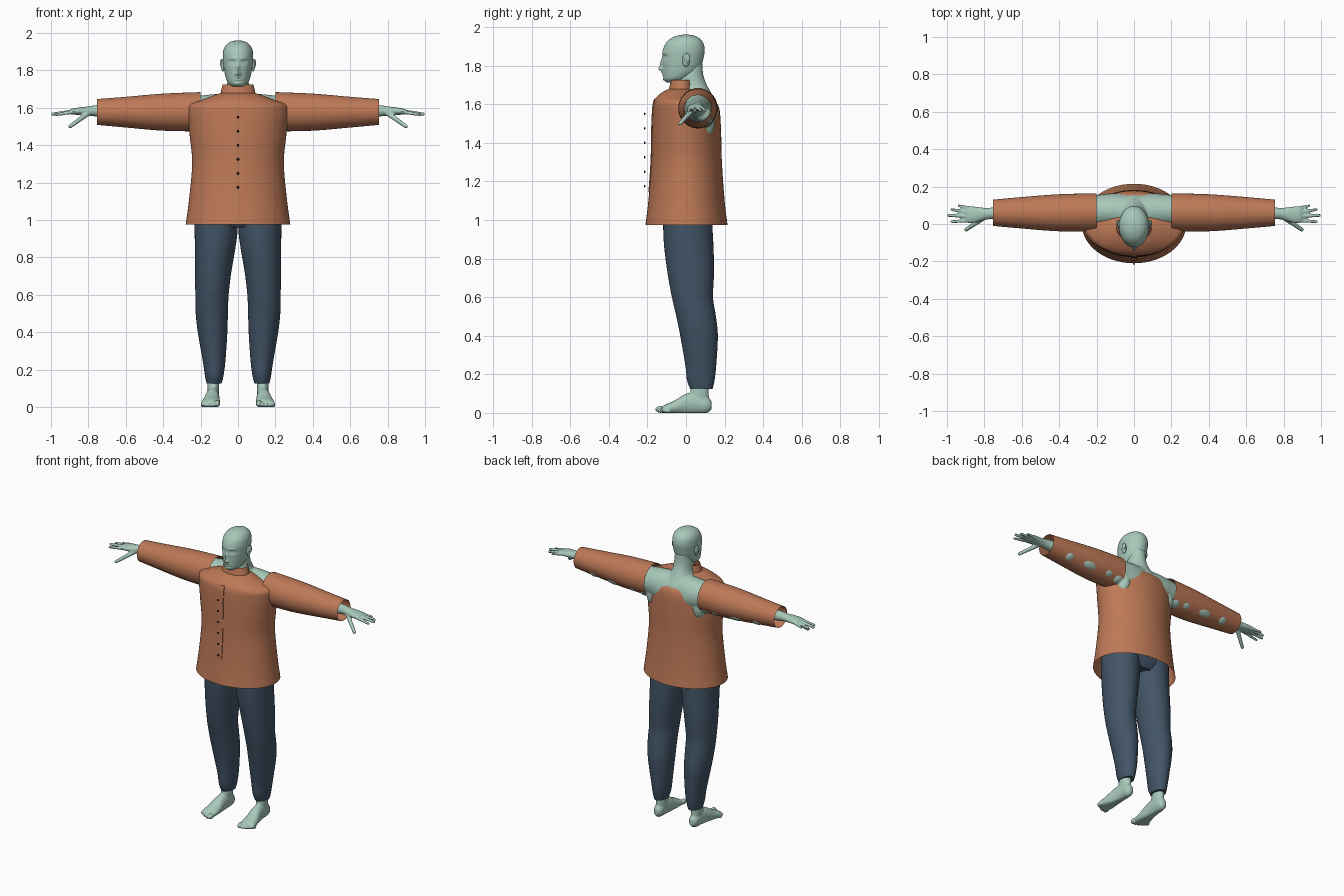
import bpy, bmesh
from math import sin, cos, pi, exp, sqrt
from mathutils import Matrix, Vector

if "Cube" in bpy.data.objects:
    bpy.data.objects.remove(bpy.data.objects["Cube"])


def material(name, rgb):
    mat = bpy.data.materials.new(name)
    mat.use_nodes = True
    mat.diffuse_color = (*rgb, 1)
    mat.node_tree.nodes["Principled BSDF"].inputs["Base Color"].default_value = (*rgb, 1)
    return mat


skin = material("pale_green_skin", (.39, .58, .49))
cloth = material("rust_cloth", (.51, .19, .095))
denim = material("navy_denim", (.055, .09, .135))
black = material("button_black", (.01, .01, .01))


def smooth_path(rows, steps):
    """Catmull-Rom interpolation of every column of the rows."""
    out = []
    for i in range(len(rows) - 1):
        a, b, c, d = (rows[max(i - 1, 0)], rows[i], rows[i + 1], rows[min(i + 2, len(rows) - 1)])
        for k in range(steps):
            t = k / steps
            out.append([q + t * ((r - p) / 2 + t * (p - 2.5 * q + 2 * r - s / 2
                        + t * (1.5 * (q - r) + (s - p) / 2)))
                        for p, q, r, s in zip(a, b, c, d)])
    return out + [list(rows[-1])]


def loft(bm, axis, rows, segs=32, steps=5, cap=True, phase=0.0):
    """Rows are: position on axis, two centres, two radii."""
    rings = []
    for pos, c1, c2, r1, r2 in smooth_path(rows, steps):
        ring = []
        for k in range(segs):
            ang = phase + 2 * pi * k / segs
            u, v = c1 + r1 * cos(ang), c2 + r2 * sin(ang)
            point = {"X": (pos, u, v), "Y": (u, pos, v), "Z": (u, v, pos)}[axis]
            ring.append(bm.verts.new(point))
        rings.append(ring)
    for lo, hi in zip(rings, rings[1:]):
        for k in range(segs):
            n = (k + 1) % segs
            bm.faces.new((lo[k], lo[n], hi[n], hi[k]))
    if cap:
        bm.faces.new(rings[0])
        bm.faces.new(rings[-1])


def upright(rows):
    """Turn (z, centre x, radius x, front y, back y) into loft rows."""
    return [(z, cx, (f + b) / 2, rx, (b - f) / 2) for z, cx, rx, f, b in rows]


def ball(bm, centre, radii, segs=24):
    bmesh.ops.create_uvsphere(bm, u_segments=segs, v_segments=segs // 2, radius=1,
                              matrix=Matrix.Translation(centre) @ Matrix.Diagonal((*radii, 1)))


def finish(bm, name, mat, mirror=False, angle=50):
    bmesh.ops.recalc_face_normals(bm, faces=bm.faces)
    mesh = bpy.data.meshes.new(name)
    bm.to_mesh(mesh)
    bm.free()
    mesh.materials.append(mat)
    ob = bpy.data.objects.new(name, mesh)
    bpy.context.collection.objects.link(ob)
    bpy.ops.object.select_all(action="DESELECT")
    ob.select_set(True)
    bpy.context.view_layer.objects.active = ob
    bpy.ops.object.shade_smooth_by_angle(angle=angle * pi / 180)
    if mirror:
        mod = ob.modifiers.new("mirror", "MIRROR")
        mod.use_mirror_merge = False
    return ob


def blend(ob, voxel):
    """Fuse overlapping parts into one soft skin."""
    mod = ob.modifiers.new("fuse", "REMESH")
    mod.mode, mod.voxel_size, mod.use_smooth_shade = "VOXEL", voxel, True
    mod = ob.modifiers.new("soften", "SMOOTH")
    mod.factor, mod.iterations = .5, 4


# Jacket body, open at hem and neck
jacket_rows = upright([
    (.975, 0, .28, -.21, .215), (1.1, 0, .263, -.195, .2), (1.3, 0, .245, -.18, .186),
    (1.45, 0, .258, -.177, .182), (1.57, 0, .27, -.172, .174), (1.615, 0, .26, -.165, .15),
    (1.64, 0, .2, -.15, .1), (1.665, 0, .135, -.118, .06), (1.68, 0, .09, -.085, .035)])
bm = bmesh.new()
loft(bm, "Z", jacket_rows, 64, 6, cap=False)
finish(bm, "jacket_body", cloth)

# Standing collar
bm = bmesh.new()
loft(bm, "Z", upright([(1.672, 0, .095, -.09, .04), (1.725, 0, .082, -.078, .035)]), 48, 3, cap=False)
finish(bm, "jacket_collar", cloth)

# Placket follows the jacket front
bm = bmesh.new()
strip = [(r[0], 0, r[2] - r[4], .013 * sqrt(2), .006)
         for r in smooth_path(jacket_rows, 8) if 1.13 < r[0] < 1.63]
loft(bm, "Z", strip, 4, 1, phase=pi / 4)
finish(bm, "jacket_placket", cloth, angle=30)

# Row of buttons
bm = bmesh.new()
for k in range(6):
    ball(bm, (0, -.214, 1.175 + k * .075), (.007, .004, .007), 12)
finish(bm, "jacket_buttons", black)

# Sleeves, open at both ends
bm = bmesh.new()
loft(bm, "X", [(.2, .062, 1.579, .102, .105), (.4, .06, 1.577, .099, .099),
               (.6, .06, 1.577, .084, .082), (.755, .06, 1.578, .07, .069)], 40, 6, cap=False)
finish(bm, "sleeves", cloth, mirror=True)

# Trouser legs and hidden seat
bm = bmesh.new()
loft(bm, "Z", upright([
    (1.1, .115, .115, -.12, .135), (.95, .117, .115, -.118, .138), (.85, .122, .108, -.112, .143),
    (.72, .133, .097, -.095, .145), (.6, .139, .089, -.073, .14), (.5, .14, .086, -.05, .155),
    (.4, .136, .079, -.03, .165), (.25, .128, .061, -.004, .157), (.17, .127, .05, .005, .148),
    (.125, .128, .04, .022, .138)]), 40, 6)
finish(bm, "trouser_legs", denim, mirror=True)
bm = bmesh.new()
loft(bm, "Z", upright([(.96, 0, .17, -.08, .11), (1.02, 0, .22, -.12, .135), (1.12, 0, .22, -.12, .14)]), 40)
finish(bm, "trouser_seat", denim)

# Head with a face pushed out and in by soft bumps
bm = bmesh.new()
loft(bm, "Z", upright([
    (1.713, 0, .026, -.1, -.04), (1.73, 0, .05, -.115, .01), (1.76, 0, .065, -.119, .055),
    (1.8, 0, .074, -.121, .08), (1.84, 0, .079, -.122, .091), (1.88, 0, .081, -.12, .097),
    (1.915, 0, .076, -.105, .09), (1.94, 0, .06, -.08, .071), (1.955, 0, .036, -.046, .042),
    (1.961, 0, .006, -.012, .006)]), 128, 8)
bumps = [  # x, z, width, height, push
    (0, 1.783, .011, .013, .021), (0, 1.812, .009, .024, .012), (0, 1.763, .02, .005, .005),
    (0, 1.75, .017, .005, .005), (0, 1.728, .02, .01, .005), (0, 1.74, .02, .004, -.002)]
for side in (-1, 1):
    bumps += [(side * .03, 1.863, .022, .007, .004), (side * .032, 1.845, .017, .011, -.01),
              (side * .032, 1.844, .012, .005, .005), (side * .012, 1.781, .006, .006, .007)]
for v in bm.verts:
    if v.co.y < -.03:
        x, z = v.co.x, v.co.z
        v.co.y -= sum(p * exp(-((x - bx) / w) ** 2 - ((z - bz) / h) ** 2)
                      for bx, bz, w, h, p in bumps)
finish(bm, "head", skin)

# Ears
bm = bmesh.new()
ball(bm, (.08, 0, 1.828), (.011, .019, .034))
ball(bm, (.088, .006, 1.838), (.008, .016, .024))
finish(bm, "ears", skin, mirror=True)

# Neck, shoulders, arms and hands fused together
bm = bmesh.new()
loft(bm, "Z", upright([(1.52, 0, .12, -.02, .155), (1.6, 0, .11, -.035, .158), (1.65, 0, .085, -.045, .135),
                       (1.7, 0, .063, -.05, .108), (1.75, 0, .056, -.045, .09),
                       (1.81, 0, .05, -.03, .085)]), 40)
loft(bm, "X", [(-.01, .06, 1.56, .098, .12), (.1, .07, 1.565, .094, .11), (.2, .07, 1.575, .085, .09),
               (.35, .07, 1.572, .07, .07), (.55, .065, 1.575, .055, .055),
               (.7, .06, 1.582, .038, .036), (.76, .057, 1.584, .031, .03),
               (.8, .054, 1.583, .033, .025), (.85, .05, 1.582, .043, .02),
               (.885, .05, 1.58, .045, .016), (.9, .05, 1.579, .038, .01)])
ball(bm, (.17, .088, 1.51), (.05, .062, .09))
ball(bm, (.23, .1, 1.53), (.06, .045, .05))
# Muscles that press through the sleeve underside
for x, length, reach in ((.31, .06, .106), (.45, .09, .101), (.61, .05, .088)):
    ball(bm, (x, .06 + (reach - .04) * .7, 1.578 - (reach - .04) * .7), (length, .041, .041))
fingers = [((.87, .083, 1.58), (.945, .1, 1.567), .009), ((.88, .063, 1.58), (.982, .078, 1.566), .01),
           ((.88, .041, 1.58), (1, .047, 1.566), .011), ((.87, .018, 1.58), (.982, .012, 1.562), .01),
           ((.8, .035, 1.572), (.905, -.035, 1.495), .013)]
for base, tip, r in fingers:
    a, b = Vector(base), Vector(tip)
    for k in range(15):
        t = k / 14
        ball(bm, a.lerp(b - (b - a).normalized() * r * .8, t), [r * (1.15 - .3 * t)] * 3, 12)
blend(finish(bm, "arms_and_shoulders", skin, mirror=True), .005)

# Feet with ankles and toes
bm = bmesh.new()
loft(bm, "Z", upright([(.03, .132, .03, .03, .122), (.1, .132, .031, .02, .118),
                       (.16, .132, .031, .035, .118), (.24, .13, .036, .035, .125)]))
loft(bm, "Y", [(.133, .133, .04, .014, .02), (.11, .133, .042, .03, .042), (.05, .134, .05, .034, .055),
               (0, .137, .045, .038, .054), (-.06, .143, .028, .047, .036),
               (-.105, .147, .02, .05, .024), (-.125, .148, .016, .044, .014)])
for k in range(5):
    size = .018 if k == 0 else .0125 - k * .0005
    ball(bm, (.112 + k * .0195, -.132 + k * k * .0022, size), (size * .9, .027 - k * .002, size))
for v in bm.verts:
    v.co.z = max(v.co.z, 0)
blend(finish(bm, "feet", skin, mirror=True), .004)
